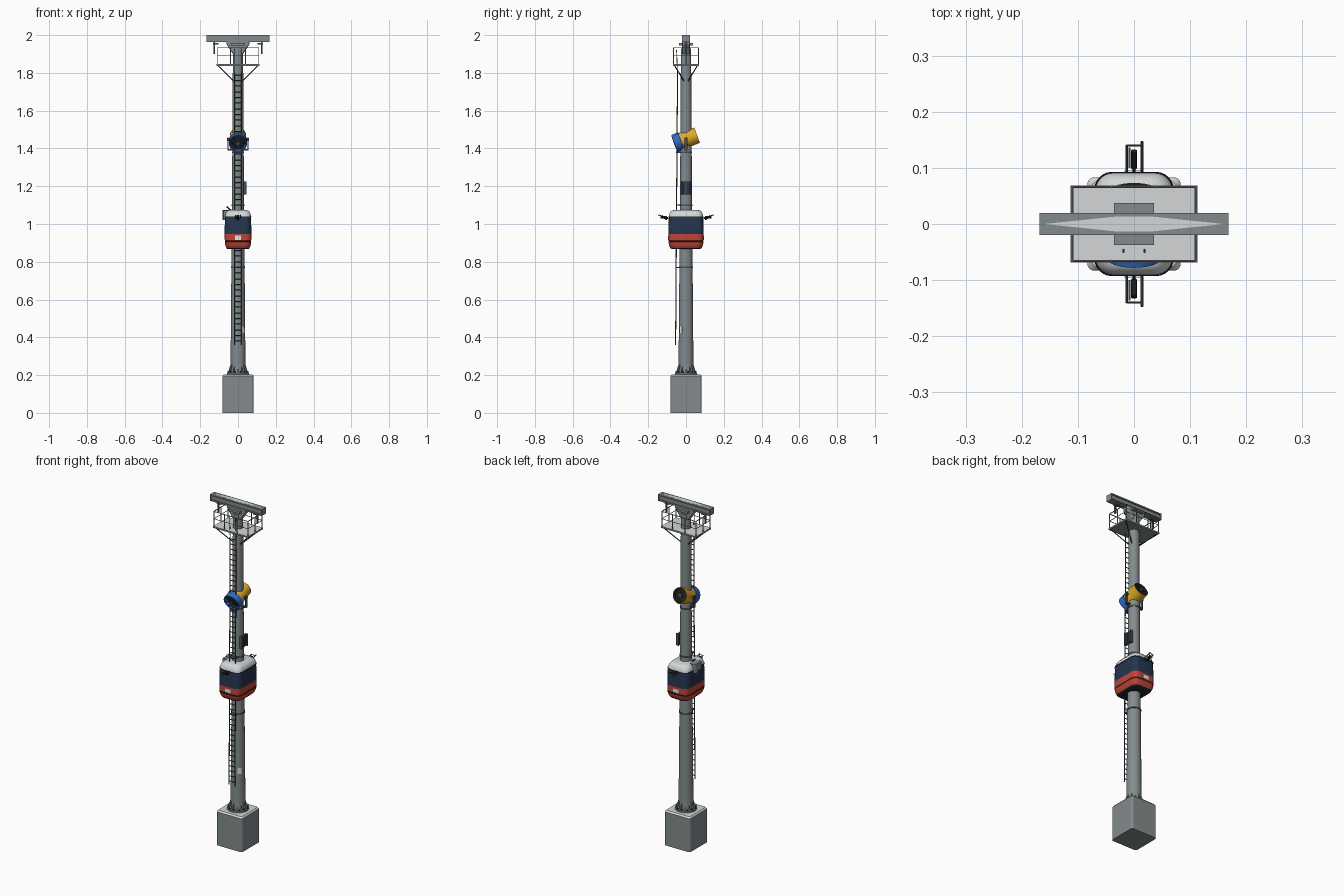
import bpy, bmesh, math
from mathutils import Vector, Matrix

if "Cube" in bpy.data.objects:
    bpy.data.objects.remove(bpy.data.objects["Cube"])


def material(name, *rgb):
    m = bpy.data.materials.new(name)
    m.use_nodes = True
    m.diffuse_color = (*rgb, 1)
    m.node_tree.nodes["Principled BSDF"].inputs["Base Color"].default_value = (*rgb, 1)
    return m


STEEL = material("steel grey", .23, .26, .27)
PALE = material("pale grey", .66, .67, .68)
DARK = material("dark steel", .07, .08, .085)
BLACK = material("black", .015, .017, .02)
NAVY = material("navy", .018, .035, .075)
RED = material("red", .52, .06, .04)
WHITE = material("white", .85, .85, .85)
YELLOW = material("yellow", .72, .40, .02)
BLUE = material("blue", .03, .14, .55)


class Part:
    """Collects simple shapes into one named mesh object."""

    def __init__(self, name, *mats):
        self.name, self.mats, self.bm = name, mats, bmesh.new()

    def box(self, center, size, rot=None):
        m = Matrix.Translation(center) @ (rot or Matrix()) @ Matrix.Diagonal((*size, 1))
        bmesh.ops.create_cube(self.bm, size=1, matrix=m)
        return self

    def rod(self, a, b, r, r2=None, n=8):
        a, b = Vector(a), Vector(b)
        q = (b - a).to_track_quat('Z', 'Y').to_matrix().to_4x4()
        bmesh.ops.create_cone(self.bm, cap_ends=True, segments=n, radius1=r,
                              radius2=r if r2 is None else r2, depth=(b - a).length,
                              matrix=Matrix.Translation((a + b) / 2) @ q)
        return self

    def loft(self, rings, cap=True):
        loops = [[self.bm.verts.new(p) for p in ring] for ring in rings]
        n = len(loops[0])
        for lo, hi in zip(loops, loops[1:]):
            for i in range(n):
                j = (i + 1) % n
                self.bm.faces.new((lo[i], lo[j], hi[j], hi[i]))
        if cap:
            self.bm.faces.new(loops[0][::-1])
            self.bm.faces.new(loops[-1])
        return self

    def done(self, rule=None, smooth=False):
        bmesh.ops.recalc_face_normals(self.bm, faces=self.bm.faces)
        if rule:
            for f in self.bm.faces:
                f.material_index = rule(f)
        me = bpy.data.meshes.new(self.name)
        self.bm.to_mesh(me)
        self.bm.free()
        for m in self.mats:
            me.materials.append(m)
        ob = bpy.data.objects.new(self.name, me)
        bpy.context.collection.objects.link(ob)
        if smooth:
            bpy.ops.object.select_all(action='DESELECT')
            ob.select_set(True)
            bpy.context.view_layer.objects.active = ob
            bpy.ops.object.shade_smooth_by_angle(angle=math.radians(35))
        return ob


def rounded(z, hx, hy, r, k=6):
    """Rounded rectangle ring at height z."""
    pts = []
    for c, (sx, sy) in enumerate(((1, 1), (-1, 1), (-1, -1), (1, -1))):
        for i in range(k + 1):
            t = math.pi / 2 * (c + i / k)
            pts.append((sx * (hx - r) + r * math.cos(t), sy * (hy - r) + r * math.sin(t), z))
    return pts


def circle(z, r, n=28):
    return [(r * math.cos(2 * math.pi * i / n), r * math.sin(2 * math.pi * i / n), z)
            for i in range(n)]


# Footing with pale top
Part("footing", STEEL, PALE).loft([
    rounded(0, .083, .083, .012), rounded(.195, .083, .083, .012), rounded(.204, .076, .076, .012)
]).done(lambda f: int(f.normal.z > .3))

# Mast, base flange and collars
Part("mast", STEEL).loft([circle(.2, .04), circle(.77, .035), circle(1.1, .032),
                          circle(1.93, .027)]).done(smooth=True)
flange = Part("base_flange", STEEL).rod((0, 0, .2), (0, 0, .212), .058, n=24)
bolts = Part("anchor_bolts", DARK)
for i in range(12):
    turn = Matrix.Rotation(math.pi * i / 6, 3, 'Z')
    p = [turn @ Vector(v) for v in ((.034, 0, .21), (.055, 0, .21), (.038, 0, .26))]
    off = turn @ Vector((0, .002, 0))
    flange.loft([[v - off for v in p], [v + off for v in p]])
    q = turn @ Vector((.053, .012, .2))
    bolts.rod(q, q + Vector((0, 0, .022)), .003, n=6)
flange.done()
bolts.done()
collars = Part("mast_collars", DARK)
for z, r in ((.77, .038), (1.1, .034), (1.38, .033)):
    collars.rod((0, 0, z - .004), (0, 0, z + .004), r, n=28)
    collars.box((0, -.042, z), (.036, .024, .006))
collars.done()
Part("mast_plate", WHITE).box((.027, -.026, .44), (.004, .02, .035),
                              Matrix.Rotation(-.75, 4, 'Z')).done()

# Ladder
ladder = Part("ladder", DARK)
lean = lambda z: -.055 + .007 * (z - .36)
for s in (-1, 1):
    ladder.rod((s * .019, lean(.36), .36), (s * .019, lean(1.8), 1.8), .0028, n=6)
    ladder.rod((s * .019, lean(1.8), 1.8), (s * .019, -.05, 1.92), .002, n=6)
for i in range(48):
    z = .38 + i * .03
    ladder.rod((-.019, lean(z), z), (.019, lean(z), z), .0026, n=6)
ladder.done()

# Cabin body around the mast: stacked colour bands
def cabin_band(f):
    z = f.calc_center_median().z
    if z > 1.04:
        return 3
    if z > .95:
        return 1
    return 2 if z < .872 or .906 < z < .911 else 0

levels = ((.868, .056, .076), (.874, .062, .084), (.89, .068, .09), (.905, .07, .093),
          (.907, .068, .091), (.91, .068, .091), (.912, .07, .093), (.948, .071, .093),
          (.955, .071, .093), (1.04, .069, .091), (1.058, .065, .087), (1.07, .056, .077),
          (1.075, .04, .06))
Part("cabin", RED, NAVY, BLACK, PALE).loft(
    [rounded(z, hx, hy, .032) for z, hx, hy in levels]).done(cabin_band, True)
trim = Part("roof_trim", BLACK)
trim.loft([rounded(z, .0705, .0925, .033) for z in (1.036, 1.041)]).done()
Part("roof_box", STEEL).rod((-.06, .012, 1.02), (-.06, .012, 1.075), .021, n=12).box(
    (-.055, -.015, 1.05), (.045, .03, .045)).done()
Part("roof_handle", DARK).rod((-.06, 0, 1.092), (-.035, 0, 1.07), .004).done()

# Number plates, lamps and folding arms on both ends
plates, arms, lamps = Part("end_plates", WHITE), Part("end_arms", DARK), Part("end_lamps", BLACK)
for s in (-1, 1):
    plates.box((0, s * .0935, .927), (.034, .004, .022))
    arms.rod((.014, s * .085, 1.03), (.014, s * .147, 1.048), .0025)
    arms.rod((-.013, s * .085, 1.03), (-.013, s * .14, 1.046), .0025)
    arms.rod((-.013, s * .14, 1.046), (.014, s * .14, 1.046), .002)
    arms.box((-.008, s * .118, 1.035), (.004, .036, .014))
    lamps.rod((0, s * .1, 1.025), (0, s * .13, 1.042), .006, n=10)
    lamps.rod((0, s * .085, 1.035), (0, s * .105, 1.027), .003)
for p in (plates, arms, lamps):
    p.done()

# Control panel on the mast
panel, frame = Part("control_panel", NAVY), Part("panel_frame", DARK)
for s in (-1, 1):
    panel.box((.035, s * .012, 1.19), (.014, .018, .06))
    frame.box((.037, s * .025, 1.19), (.018, .004, .07))
frame.box((.034, 0, 1.16), (.012, .05, .005)).box((.034, 0, 1.222), (.012, .05, .005))
panel.done()
frame.done()

# Fan drum: open tube tilted down at the back
tilt = Matrix.Translation((0, -.0015, 1.448)) @ Matrix.Rotation(math.radians(110), 4, 'X')
drum = Part("fan_drum", YELLOW, BLUE, BLACK)
drum.loft([circle(z, r) for z, r in ((-.05, .036), (-.064, .04), (-.064, .043), (.026, .045),
                                     (.027, .048), (.064, .048), (.064, .043), (.045, .038))])

def drum_colour(f):
    c = f.calc_center_median()
    if c.xy.length < .039 and (len(f.verts) > 4 or abs(c.z) < .058):
        return 2
    return int(c.z > .026)

drum = drum.done(drum_colour, True)
drum.matrix_world = tilt
guard = Part("fan_guards", DARK)
for z in (-.062, .064):
    for i in range(4):
        t = math.pi * i / 4
        d = Vector((math.cos(t), math.sin(t), 0)) * .042
        guard.rod(d + Vector((0, 0, z)), -d + Vector((0, 0, z)), .0015, n=6)
    guard.rod((0, 0, z - .002), (0, 0, z + .002), .012, n=12)
guard.done().matrix_world = tilt

# Yoke holding the drum
yoke = Part("fan_yoke", DARK)
for s in (-1, 1):
    yoke.box((s * .053, 0, 1.425), (.006, .014, .065))
    yoke.rod((s * .042, 0, 1.448), (s * .058, 0, 1.448), .008, n=10)
yoke.box((0, 0, 1.393), (.11, .014, .007)).done()

# Service platform with railings and braces
Part("platform", STEEL, PALE).box((0, 0, 1.842), (.226, .138, .009)).done(
    lambda f: int(f.normal.z > .5))
rail, braces = Part("railing", STEEL), Part("platform_braces", DARK)
X, Y = .11, .066
for s in (-1, 1):
    for z, r in ((1.933, .0025), (1.89, .0018)):
        rail.rod((-X, s * Y, z), (X, s * Y, z), r, n=6)
        rail.rod((s * X, -Y, z), (s * X, Y, z), r, n=6)
    for x in (-X, -.04, .04, X):
        rail.rod((x, s * Y, 1.845), (x, s * Y, 1.933), .0025, n=6)
    rail.rod((s * X, 0, 1.845), (s * X, 0, 1.933), .0025, n=6)
    for t in (-1, 1):
        braces.rod((s * .105, t * .06, 1.838), (s * .022, t * .01, 1.755), .003, n=6)
rail.done()
braces.done()

# Flared mast head and saddle
Part("mast_head", STEEL).loft([rounded(1.9, .026, .02, .008), rounded(1.95, .06, .02, .008),
                               rounded(1.963, .06, .02, .008)]).done()
Part("saddle", STEEL).box((0, 0, 1.952), (.072, .075, .012)).done()

# Cross beam: flanges, web, end plates and tapered ridge
beam = Part("cross_beam", STEEL)
beam.box((0, 0, 1.996), (.336, .04, .007)).box((0, 0, 1.966), (.336, .04, .007))
beam.box((0, 0, 1.98), (.33, .026, .03))
for s in (-1, 1):
    beam.box((s * .166, 0, 1.981), (.004, .04, .036))
beam.done()
Part("beam_ridge", PALE).loft([[(-.16, 0, z), (-.035, -.013, z), (.035, -.013, z), (.16, 0, z),
                                (.035, .013, z), (-.035, .013, z)] for z in (1.997, 2.0)]).done()

# Hangers under the beam ends
hangers = Part("beam_hangers", DARK)
for s in (-1, 1):
    hangers.box((s * .126, 0, 1.932), (.006, .012, .062))
    hangers.box((s * .118, 0, 1.955), (.03, .018, .008))
hangers.done()
